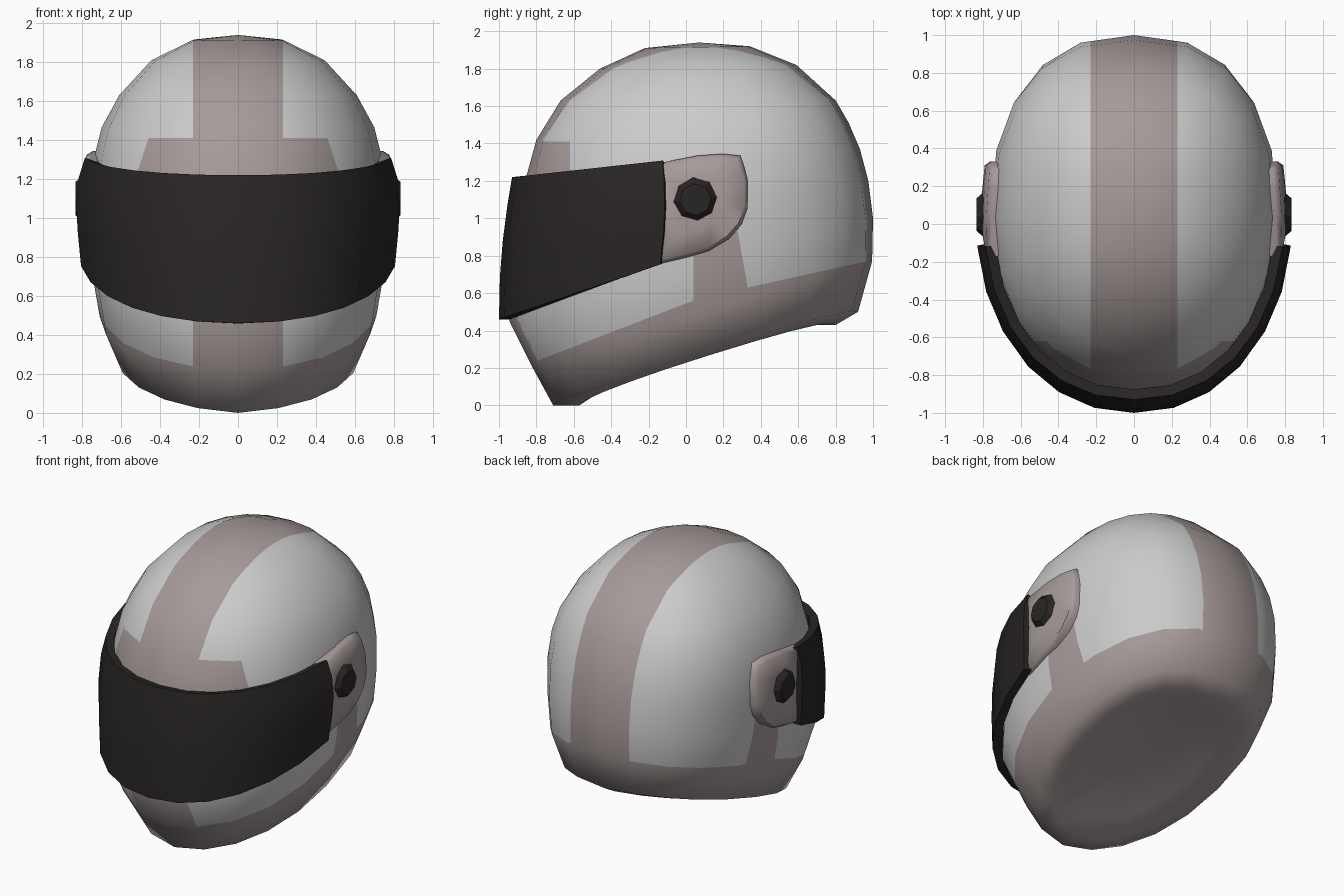
import bpy, bmesh
from math import sin, cos, pi, radians
from mathutils import Vector, Matrix

if "Cube" in bpy.data.objects:
    bpy.data.objects.remove(bpy.data.objects["Cube"])


def material(name, col):
    m = bpy.data.materials.new(name)
    m.diffuse_color = (*col, 1)
    m.use_nodes = True
    m.node_tree.nodes["Principled BSDF"].inputs["Base Color"].default_value = m.diffuse_color
    return m


GREY = material("shell_grey", (0.8, 0.8, 0.8))
BROWN = material("trim_brown", (0.38, 0.325, 0.32))
DARK = material("visor_dark", (0.022, 0.019, 0.018))


def spow(v, p):
    return abs(v) ** (2 / p) * (1 if v >= 0 else -1)


def oval(a, yf, zf, yb, zb, w, bow=0):
    """Point on a tilted egg-shaped ring; a = 0 is the front."""
    s, c = sin(a), cos(a)
    p = 2.15 if c > 0 else 2.4
    f = (1 - spow(c, p)) / 2
    x = spow(s, p)
    return Vector((w * x, yf + (yb - yf) * f, zf + (zb - zf) * f + bow * abs(x)))


def finish(name, bm, mats, smooth_angle=None, mods=()):
    me = bpy.data.meshes.new(name)
    bm.to_mesh(me)
    bm.free()
    for m in mats:
        me.materials.append(m)
    ob = bpy.data.objects.new(name, me)
    bpy.context.collection.objects.link(ob)
    for kind, props in mods:
        mod = ob.modifiers.new(kind.title(), kind)
        for k, v in props.items():
            setattr(mod, k, v)
    bpy.ops.object.select_all(action='DESELECT')
    ob.select_set(True)
    bpy.context.view_layer.objects.active = ob
    if mods:
        bpy.ops.object.convert(target='MESH')
    if smooth_angle is None:
        bpy.ops.object.shade_smooth()
    else:
        bpy.ops.object.shade_smooth_by_angle(angle=radians(smooth_angle))
    return ob


def bridge(bm, a, b):
    n = len(a)
    for i in range(n):
        j = (i + 1) % n
        bm.faces.new((a[i], a[j], b[j], b[i]))


def fan(bm, ring, centre):
    c = bm.verts.new(centre)
    for i in range(len(ring)):
        bm.faces.new((ring[i], ring[(i + 1) % len(ring)], c))


# Shell: tilted rings (front y, z, back y, z, half width, bow) from neck to crown
RINGS = [
    (-0.42, 0.10, 0.66, 0.43, 0.38, 0.02),
    (-0.57, 0.00, 0.80, 0.43, 0.51, 0.05),
    (-0.71, 0.00, 0.92, 0.50, 0.62, 0.04),
    (-0.83, 0.22, 0.995, 0.77, 0.71, 0),
    (-0.945, 0.45, 1.00, 1.00, 0.75, 0),
    (-0.90, 0.95, 0.975, 1.20, 0.76, 0),
    (-0.86, 1.20, 0.93, 1.37, 0.745, 0),
    (-0.80, 1.42, 0.87, 1.51, 0.70, 0),
    (-0.67, 1.63, 0.80, 1.63, 0.61, 0),
    (-0.46, 1.80, 0.59, 1.82, 0.445, 0),
    (-0.22, 1.91, 0.34, 1.92, 0.23, 0),
]
N = 20
bm = bmesh.new()
rings = [[bm.verts.new(oval(2 * pi * i / N, *r)) for i in range(N)] for r in RINGS]
for a, b in zip(rings, rings[1:]):
    bridge(bm, a, b)
fan(bm, rings[-1], (0, 0.07, 1.94))
fan(bm, rings[0], (0, 0.12, 0.30))
bmesh.ops.recalc_face_normals(bm, faces=bm.faces)
bm.normal_update()
# remember the smooth normals so the paint cuts do not disturb the shading
keep = bm.verts.layers.float_vector.new("smooth_normal")
for v in bm.verts:
    v[keep] = v.normal

# Paint boundaries on the shell: cut along planes, then colour by region
CUTS = [((0.23, 0, 0), (1, 0, 0)), ((-0.23, 0, 0), (1, 0, 0)),
        ((0, 0, 1.41), (0, 0, 1)), ((0, -0.62, 0), (0, 1, 0)),
        ((0, 0.04, 0), (0, 1, 0)), ((0, 0.33, 0.63), (0, 1, 0.18)),
        ((0, 0.33, 0.63), (0, -0.22, 1)), ((0, 0.04, 0.56), (0, -0.385, 1))]
for co, no in CUTS:
    bmesh.ops.bisect_plane(bm, geom=bm.verts[:] + bm.edges[:] + bm.faces[:],
                           plane_co=co, plane_no=no, dist=1e-4)
for f in bm.faces:
    x, y, z = f.calc_center_median()
    low = 0.63 + (y - 0.33) * 0.22 if y > 0.04 else 0.56 + (y - 0.04) * 0.385
    stripe = abs(x) < 0.23
    brow = y < -0.62 and 1.0 < z < 1.41
    post = y > 0.04 and y + 0.18 * z < 0.443 and z < 1.1
    f.material_index = int(stripe or brow or post or z < low)
bm.normal_update()
normals = [(v[keep] if v[keep].length > 0.1 else v.normal).normalized() for v in bm.verts]
shell = finish("helmet_shell", bm, [GREY, BROWN])
shell.data.normals_split_custom_set_from_vertices(normals)

# Visor: curved band wrapped round the front, thickened inwards
ROWS = [(0.0, -1.0, 0.815), (0.3, -0.995, 0.83), (0.55, -0.98, 0.838),
        (0.8, -0.955, 0.828), (1.0, -0.93, 0.795)]
COLS = 12
bm = bmesh.new()
grid = []
for t, yf, w in ROWS:
    row = []
    for i in range(COLS + 1):
        u = 2 * i / COLS - 1
        end = 81 + 4 * t * (1 - t)
        p = oval(radians(end * u), yf, 0, 0.10 - yf, 0, w)
        lo = 0.46 + (p.y + 1.0) * 0.34
        hi = 1.22 + (p.y + 0.93) * 0.11
        p.z = lo + (hi - lo) * t
        row.append(bm.verts.new(p))
    grid.append(row)
for a, b in zip(grid, grid[1:]):
    for i in range(COLS):
        bm.faces.new((a[i], a[i + 1], b[i + 1], b[i]))
finish("visor", bm, [DARK], 40, [("SOLIDIFY", {"thickness": 0.055, "offset": -1})])

# Hinge plates: rounded outline, domed to follow the shell, mirrored
OUTLINE = [(-0.17, 0.75), (0.0, 0.79), (0.12, 0.825), (0.23, 0.89), (0.30, 0.97),
           (0.33, 1.06), (0.33, 1.20), (0.31, 1.28), (0.29, 1.335), (0.19, 1.345),
           (0.06, 1.335), (-0.17, 1.29)]
MIRROR = [("MIRROR", {})]
CY, CZ = 0.06, 1.08


def plate_x(y, z):
    return 0.81 - 0.4 * (z - 1.05) ** 2 - 0.2 * y * y


bm = bmesh.new()
loops = []
for scale, drop in ((1, 0.15), (1, 0.025), (0.93, 0.0), (0.5, 0.0)):
    loop = []
    for y, z in OUTLINE:
        y, z = CY + (y - CY) * scale, CZ + (z - CZ) * scale
        loop.append(bm.verts.new((plate_x(y, z) - drop, y, z)))
    loops.append(loop)
for a, b in zip(loops, loops[1:]):
    bridge(bm, a, b)
fan(bm, loops[-1], (plate_x(CY, CZ), CY, CZ))
bmesh.ops.recalc_face_normals(bm, faces=bm.faces)
finish("hinge_plates", bm, [BROWN], 50, MIRROR)

# Pivot knobs: eight-sided tapered caps, mirrored
bm = bmesh.new()
bmesh.ops.create_cone(bm, cap_ends=True, segments=8, radius1=0.145, radius2=0.085, depth=0.065,
                      matrix=Matrix.Translation((0.8025, 0.05, 1.1))
                      @ Matrix.Rotation(pi / 2, 4, 'Y') @ Matrix.Rotation(0.1, 4, 'Z'))
finish("pivot_knobs", bm, [DARK], 30, MIRROR)
